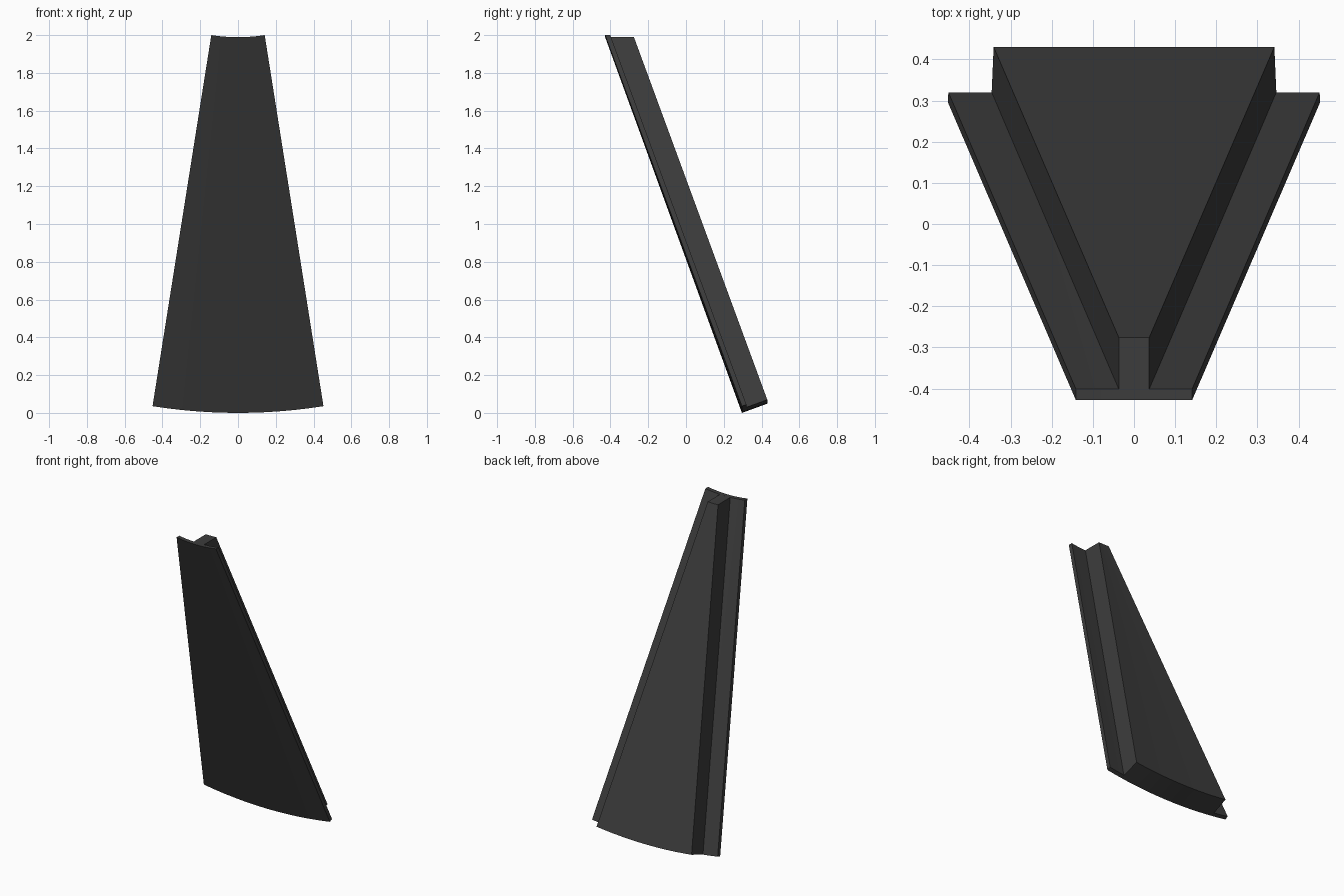
import bpy
import bmesh
from math import sin, cos, radians

cube = bpy.data.objects.get("Cube")
if cube:
    bpy.data.objects.remove(cube, do_unlink=True)

# One dark grey finish
grey = bpy.data.materials.new("dark_grey")
grey.use_nodes = True
COLOUR = (0.046, 0.046, 0.046, 1)
grey.diffuse_color = COLOUR
grey.node_tree.nodes["Principled BSDF"].inputs["Base Color"].default_value = COLOUR

# The panel is a sector of a shallow cone whose axis runs along y
R_TOP, R_BOTTOM = 0.903, 2.892
Y_TOP, Y_BOTTOM = -0.428, 0.296
AXIS_Z = R_BOTTOM
TILT = radians(20)
SEGMENTS = 12


def section(depth):
    """Top and bottom (radius, y) at a depth behind the front face.
    The top end is cut level, the bottom end square to the slope."""
    top = (R_TOP, Y_TOP + depth / cos(TILT))
    bottom = (R_BOTTOM - depth * sin(TILT), Y_BOTTOM + depth * cos(TILT))
    return top, bottom


def cone_sector(name, front, back, top_angle, bottom_angle):
    """Solid slab between two depths, swept between mirrored half angles."""
    (ft, fb), (bt, bb) = section(front), section(back)
    corners = [(ft, top_angle), (fb, bottom_angle), (bb, bottom_angle), (bt, top_angle)]
    bm = bmesh.new()
    rings = []
    for i in range(SEGMENTS + 1):
        t = 2 * i / SEGMENTS - 1
        ring = []
        for (r, y), half in corners:
            a = radians(half) * t
            ring.append(bm.verts.new((r * sin(a), y, AXIS_Z - r * cos(a))))
        rings.append(ring)
    for a, b in zip(rings, rings[1:]):
        for k in range(4):
            n = (k + 1) % 4
            bm.faces.new((a[k], a[n], b[n], b[k]))
    bm.faces.new(rings[0])
    bm.faces.new(rings[-1])
    bmesh.ops.recalc_face_normals(bm, faces=bm.faces)
    mesh = bpy.data.meshes.new(name)
    bm.to_mesh(mesh)
    bm.free()
    mesh.materials.append(grey)
    obj = bpy.data.objects.new(name, mesh)
    bpy.context.collection.objects.link(obj)
    bpy.ops.object.select_all(action="DESELECT")
    obj.select_set(True)
    bpy.context.view_layer.objects.active = obj
    bpy.ops.object.shade_smooth_by_angle(angle=radians(30))
    return obj


# Thin outer plate, and the thick core behind it with an even border each side
cone_sector("outer_plate", 0, 0.0254, 9, 9)
cone_sector("inner_core", 0.02, 0.143, 2.35, 6.89)
